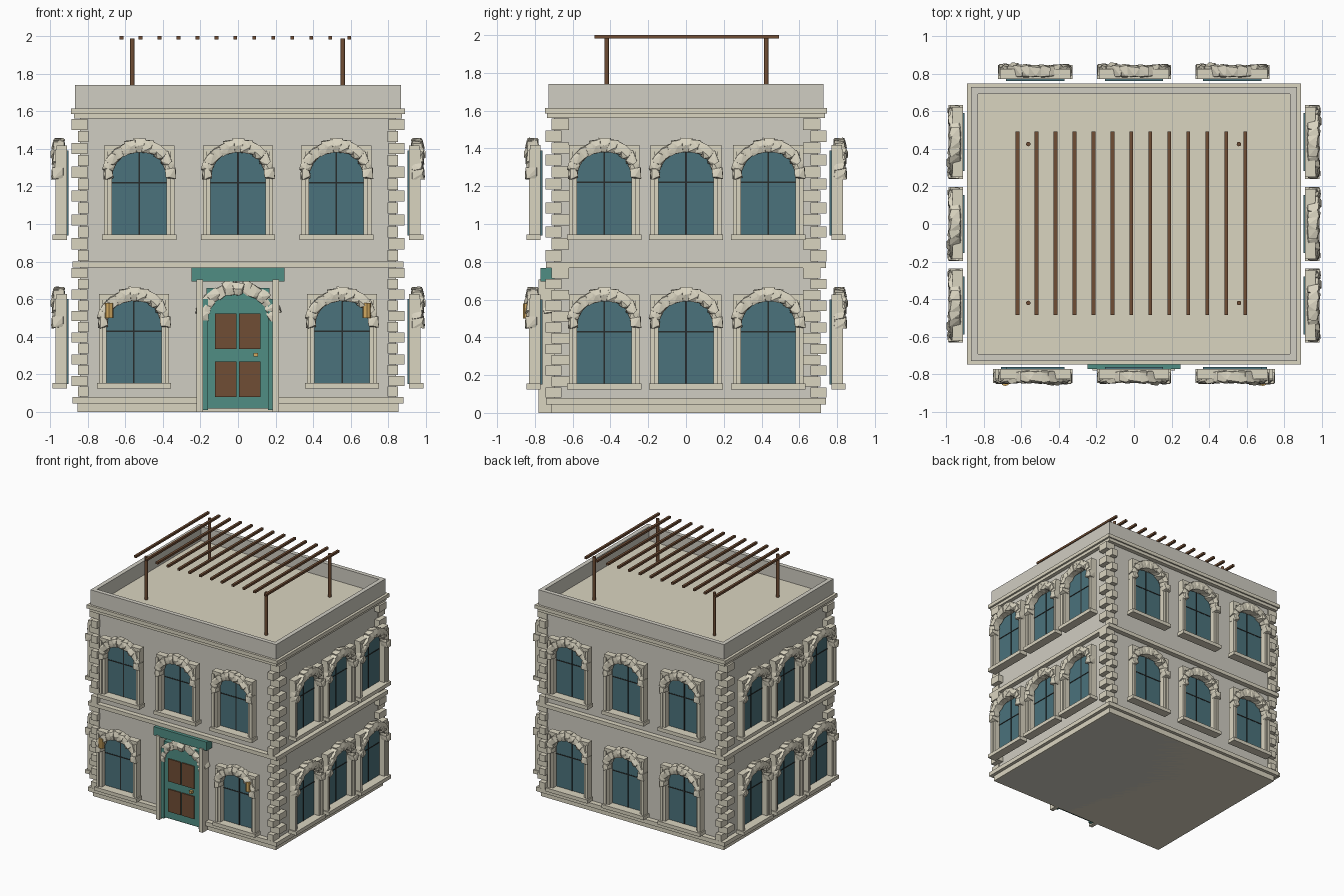
import bpy, bmesh, math, random
from mathutils import Vector, Matrix

if "Cube" in bpy.data.objects:
    bpy.data.objects.remove(bpy.data.objects["Cube"])

random.seed(7)


def mat(name, r, g, b):
    m = bpy.data.materials.new(name)
    m.diffuse_color = (r, g, b, 1)
    m.use_nodes = True
    m.node_tree.nodes["Principled BSDF"].inputs["Base Color"].default_value = m.diffuse_color
    return m


WALL = mat("wall_plaster", 0.63, 0.61, 0.54)
TRIM = mat("cream_stone", 0.70, 0.66, 0.53)
GLASS = mat("blue_glass", 0.07, 0.17, 0.20)
TEAL = mat("teal_paint", 0.08, 0.27, 0.23)
WOOD = mat("brown_wood", 0.16, 0.075, 0.035)
DARK = mat("dark_metal", 0.02, 0.025, 0.025)
GOLD = mat("lamp_gold", 0.65, 0.40, 0.12)


def finish(name, bm, material):
    bmesh.ops.recalc_face_normals(bm, faces=bm.faces)
    me = bpy.data.meshes.new(name)
    bm.to_mesh(me)
    bm.free()
    me.materials.append(material)
    ob = bpy.data.objects.new(name, me)
    bpy.context.collection.objects.link(ob)
    return ob


def boxes(name, material, *items):
    """One object from boxes given as (x0, x1, y0, y1, z0, z1)."""
    bm = bmesh.new()
    for x0, x1, y0, y1, z0, z1 in items:
        size = Matrix.Diagonal((x1 - x0, y1 - y0, z1 - z0, 1))
        mid = Matrix.Translation(((x0 + x1) / 2, (y0 + y1) / 2, (z0 + z1) / 2))
        bmesh.ops.create_cube(bm, size=1, matrix=mid @ size)
    return finish(name, bm, material)


def slab(x, y, z0, z1):
    return (-x, x, -y, y, z0, z1)


def cylinders(name, material, points, radius, z0, z1, sides=12):
    bm = bmesh.new()
    for x, y in points:
        bmesh.ops.create_cone(bm, cap_ends=True, segments=sides, radius1=radius, radius2=radius,
                              depth=z1 - z0, matrix=Matrix.Translation((x, y, (z0 + z1) / 2)))
    return finish(name, bm, material)


def rough_arch(name, d0, d1, stones=13):
    """Arch of irregular faceted stones, facing -y, springing at z = 0.315."""
    bm = bmesh.new()
    start, end = math.radians(-4), math.radians(184)
    step = (end - start) / stones
    for i in range(stones):
        a0, a1 = start + i * step, start + (i + 1) * step
        grow, front = random.uniform(-0.012, 0.01), d1 - random.uniform(0, 0.016)
        points = []
        for a in (a0 - 0.03, (a0 + a1) / 2, a1 + 0.03):
            for t in (0, 0.5, 1):
                rx = 0.143 + t * (0.053 + grow)
                rz = 0.125 + t * (0.07 + grow)
                for d in (d0, front):
                    j = Vector([random.uniform(-0.007, 0.007) for _ in range(3)])
                    bulge = 0.008 if d == front and t == 0.5 else 0
                    points.append(Vector((rx * math.cos(a), -d - bulge, 0.315 + rz * math.sin(a))) + j)
        verts = [bm.verts.new(p) for p in points]
        hull = bmesh.ops.convex_hull(bm, input=verts)
        spare = {v for v in hull["geom_interior"] if isinstance(v, bmesh.types.BMVert)}
        bmesh.ops.delete(bm, geom=list(spare), context='VERTS')
    return finish(name, bm, TRIM)


# Main block, plinth, string course, cornice and roof
boxes("walls", WALL, slab(0.84, 0.70, 0, 1.58))
boxes("plinth", TRIM, slab(0.853, 0.715, 0, 0.05), slab(0.88, 0.742, 0.045, 0.08))
boxes("string_course", TRIM, slab(0.88, 0.742, 0.768, 0.80))
boxes("cornice", TRIM, slab(0.872, 0.735, 1.56, 1.59), slab(0.888, 0.747, 1.585, 1.615))
boxes("roof_deck", TRIM, slab(0.84, 0.70, 1.60, 1.622))
px, py, t = 0.866, 0.728, 0.036
boxes("parapet", WALL,
      (-px, px, -py, -py + t, 1.61, 1.74), (-px, px, py - t, py, 1.61, 1.74),
      (-px, -px + t, -py + t, py - t, 1.61, 1.74), (px - t, px, -py + t, py - t, 1.61, 1.74))

# Corner quoins, alternating long in x and long in y
blocks = []
for low, high in ((0.08, 0.768), (0.80, 1.56)):
    h = (high - low) / 12
    for row in range(12):
        x0, x1, y0, y1 = (0.80, 0.885, 0.62, 0.712) if row % 2 else (0.795, 0.85, 0.66, 0.745)
        z = low + row * h
        for sx in (-1, 1):
            for sy in (-1, 1):
                xs, ys = sorted((sx * x0, sx * x1)), sorted((sy * y0, sy * y1))
                blocks.append((*xs, *ys, z + 0.002, z + h - 0.002))
boxes("corner_quoins", TRIM, *blocks)

# Window kit: built once against the plane y = 0, sill top at z = 0
frame = [(-0.197, 0.197, -0.145, -0.07, -0.03, 0.0), (-0.187, 0.187, -0.125, -0.07, 0.44, 0.472)]
for s in (-1, 1):
    for a, b, d in ((0.145, 0.168, 0.118), (0.165, 0.187, 0.13)):
        frame.append((*sorted((s * a, s * b)), -d, -0.07, 0, 0.45))
kit = [boxes("window_frame", TRIM, *frame),
       boxes("window_glass", GLASS, (-0.155, 0.155, -0.072, -0.06, -0.005, 0.445)),
       boxes("window_bars", DARK, (-0.004, 0.004, -0.075, -0.071, 0, 0.44),
             (-0.145, 0.145, -0.075, -0.071, 0.271, 0.279)),
       rough_arch("window_arch_stones", 0.085, 0.147)]

# Window positions on all four walls and both floors
spots = []
for z in (0.155, 0.945):
    for u in (-0.525, 0, 0.523):
        if z > 0.5:
            spots.append((u, -0.70, z, 0))
        elif u:
            spots.append((math.copysign(0.553, u), -0.70, z, 0))
        spots.append((u, 0.70, z, math.pi))
    for v in (-0.433, 0, 0.436):
        spots.append((0.84, v, z, math.pi / 2))
        spots.append((-0.84, v, z, -math.pi / 2))
for n, (x, y, z, turn) in enumerate(spots):
    for part in kit:
        ob = part if n == 0 else part.copy()
        if n:
            bpy.context.collection.objects.link(ob)
        ob.matrix_world = Matrix.Translation((x, y, z)) @ Matrix.Rotation(turn, 4, 'Z')

# Front door with posts, lintel, panels and knob
boxes("door_posts", TRIM, (-0.22, -0.187, -0.78, -0.70, 0, 0.705), (0.184, 0.217, -0.78, -0.70, 0, 0.705))
boxes("door_lintel", TEAL, (-0.247, 0.247, -0.77, -0.70, 0.695, 0.768))
boxes("door_leaf", TEAL, (-0.168, 0.168, -0.748, -0.70, 0.02, 0.66))
boxes("door_frame", TEAL, (-0.188, -0.16, -0.756, -0.70, 0.01, 0.60), (0.16, 0.186, -0.756, -0.70, 0.01, 0.60))
boxes("door_panels", WOOD, *[(x, x + 0.115, -0.757, -0.74, z, z + 0.19)
                             for x in (-0.123, 0.005) for z in (0.08, 0.335)])
boxes("door_knob", GOLD, (0.083, 0.107, -0.772, -0.745, 0.295, 0.315))
arch = rough_arch("door_arch_stones", 0.0, 0.062)
arch.matrix_world = Matrix.Translation((0, -0.70, 0.185)) @ Matrix.Diagonal((1.12, 1, 1, 1))

# Wall lamps beside the ground floor windows
for side in (-1, 1):
    lamp = cylinders("wall_lamp", GOLD, [(side * 0.685, -0.838)], 0.024, 0.50, 0.58, 8)
    boxes("lamp_bracket", GOLD, (side * 0.685 - 0.01, side * 0.685 + 0.01, -0.838, -0.80, 0.53, 0.55))

# Roof pergola
cylinders("pergola_posts", WOOD, [(x, y) for x in (-0.562, 0.558) for y in (-0.42, 0.425)], 0.012, 1.615, 1.985)
boxes("pergola_slats", WOOD, *[(x - 0.01, x + 0.01, -0.485, 0.492, 1.982, 2.0)
                               for x in (-0.62 + 0.101 * i for i in range(13))])
